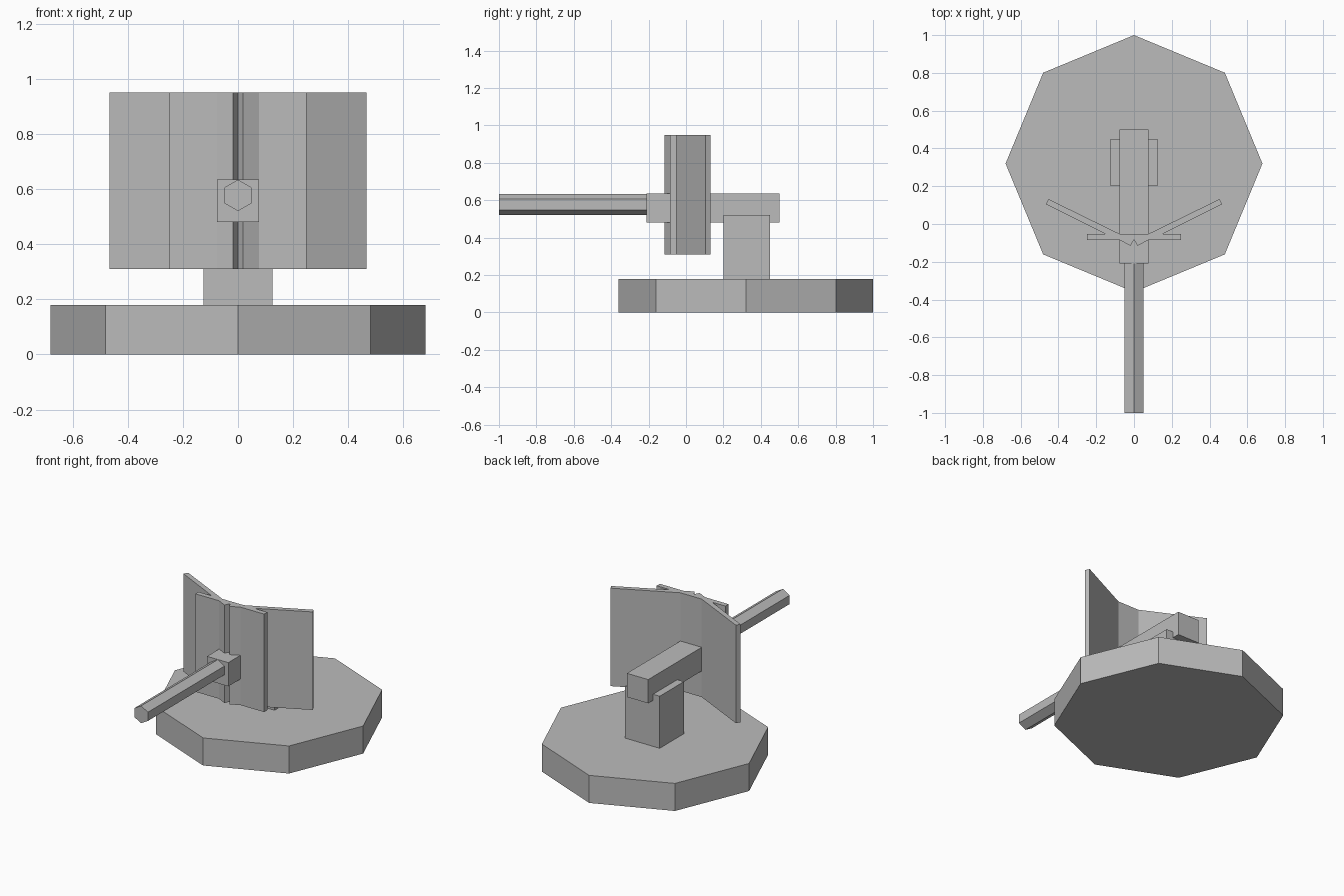
import bpy
import bmesh
import math

if "Cube" in bpy.data.objects:
    bpy.data.objects.remove(bpy.data.objects["Cube"])

grey = bpy.data.materials.new("grey")
grey.diffuse_color = (0.5, 0.5, 0.5, 1)
grey.use_nodes = True
grey.node_tree.nodes["Principled BSDF"].inputs["Base Color"].default_value = grey.diffuse_color


def prism(name, profile, place, start, end):
    """Extrude a closed 2D profile from start to end; place maps (a, b, depth) to 3D."""
    bm = bmesh.new()
    low = [bm.verts.new(place(a, b, start)) for a, b in profile]
    high = [bm.verts.new(place(a, b, end)) for a, b in profile]
    n = len(profile)
    bm.faces.new(low)
    bm.faces.new(high)
    for i in range(n):
        j = (i + 1) % n
        bm.faces.new((low[i], low[j], high[j], high[i]))
    bmesh.ops.recalc_face_normals(bm, faces=bm.faces)
    mesh = bpy.data.meshes.new(name)
    bm.to_mesh(mesh)
    bm.free()
    mesh.materials.append(grey)
    obj = bpy.data.objects.new(name, mesh)
    bpy.context.collection.objects.link(obj)
    return obj


def upright(a, b, d):
    return (a, b, d)


def lengthwise(a, b, d):
    return (a, d, b)


def polygon(sides, radius, ca, cb, turn=0):
    return [(ca + radius * math.cos(turn + math.tau * i / sides),
             cb + radius * math.sin(turn + math.tau * i / sides)) for i in range(sides)]


def rectangle(half, low, high):
    return [(-half, low), (half, low), (half, high), (-half, high)]


# Octagonal base and pedestal
prism("base", polygon(8, 0.68, 0, 0.32), upright, 0, 0.18)
prism("pedestal", rectangle(0.125, 0.2, 0.45), upright, 0.18, 0.52)

# Breech block and hexagonal barrel
prism("breech", rectangle(0.077, 0.48, 0.635), lengthwise, -0.21, 0.5)
prism("barrel", polygon(6, 0.057, 0, 0.577, math.pi / 2), lengthwise, -1, -0.21)

# Shield: front plate, swept wings and a notched centre ridge
half = [(0.018, -0.115), (0.077, -0.085), (0.248, -0.085), (0.248, -0.052),
        (0.153, -0.052), (0.467, 0.105), (0.453, 0.132), (0.077, -0.052)]
outline = [(0, -0.082)] + half + [(-x, y) for x, y in reversed(half)]
prism("shield", outline, upright, 0.31, 0.95)
